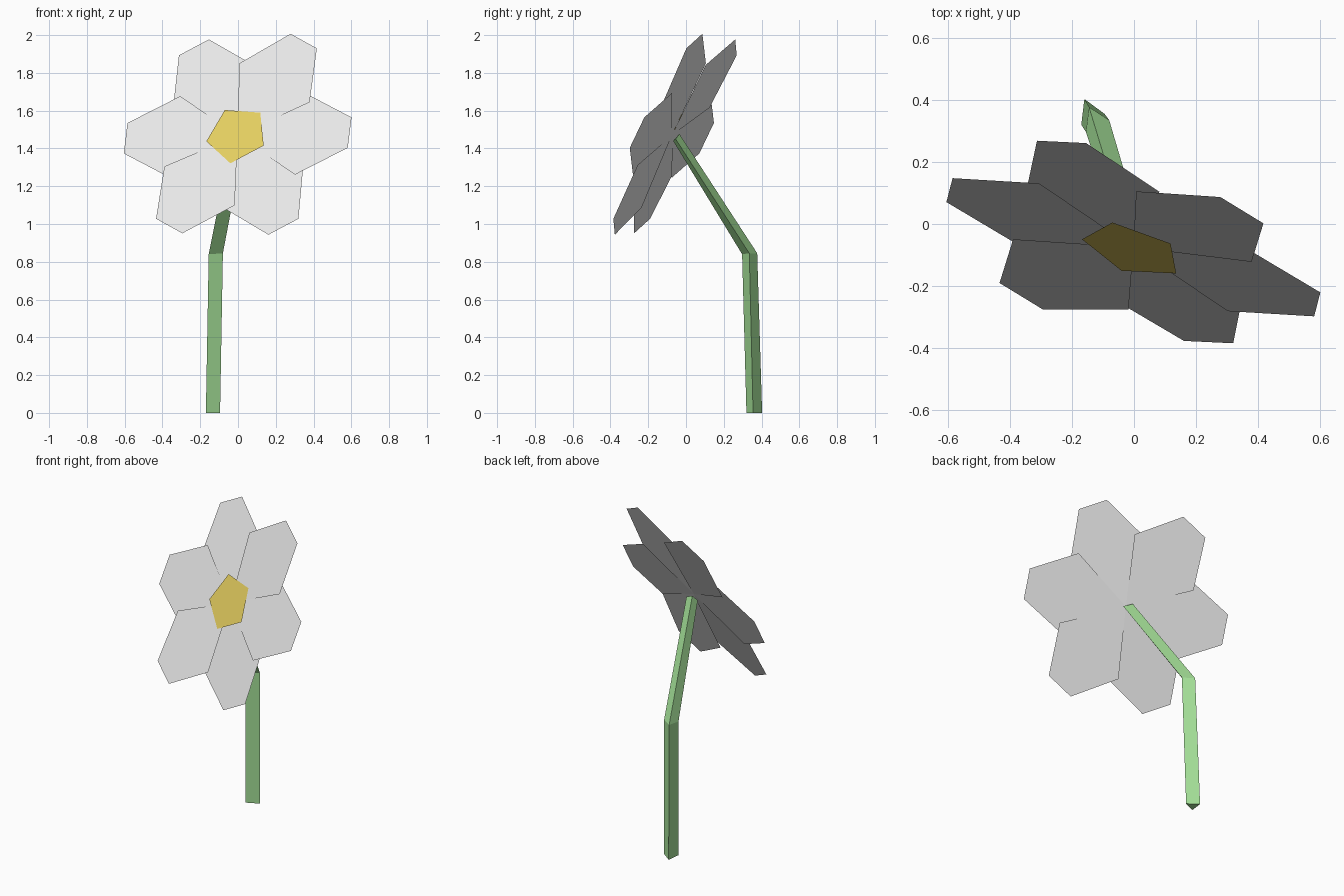
import bpy, math
from mathutils import Vector

if "Cube" in bpy.data.objects:
    bpy.data.objects.remove(bpy.data.objects["Cube"])


def material(name, rgb):
    m = bpy.data.materials.new(name)
    m.diffuse_color = (*rgb, 1)
    m.use_nodes = True
    m.node_tree.nodes["Principled BSDF"].inputs["Base Color"].default_value = m.diffuse_color
    return m


def make(name, verts, faces, mat):
    me = bpy.data.meshes.new(name)
    me.from_pydata([tuple(v) for v in verts], [], faces)
    me.materials.append(mat)
    ob = bpy.data.objects.new(name, me)
    bpy.context.collection.objects.link(ob)
    return ob


white = material("petal white", (0.82, 0.82, 0.82))
yellow = material("centre yellow", (0.77, 0.61, 0.115))
green = material("stem green", (0.37, 0.74, 0.31))

# Tilted frame of the flower head
C = Vector((-0.002, -0.075, 1.469))
N = Vector((-0.276, -0.853, 0.442)).normalized()
R = Vector((0.573, 0.223, 0.788))
R = (R - N * R.dot(N)).normalized()
T = N.cross(R)


def head(r, t, n, ang=0.0):
    c, s = math.cos(ang), math.sin(ang)
    return C + R * (r * c - t * s) + T * (r * s + t * c) + N * n


# Six flat petals, overlapping by small lifts; opposite petals share a lift
outline = [(0, 0), (0.346, -0.241), (0.621, -0.09), (0.621, 0.09), (0.346, 0.241)]
for k in range(6):
    lift = (0.018, -0.016, 0.0)[k % 3]
    pts = [head(r, t, lift * r / 0.5, k * math.pi / 3) for r, t in outline]
    make(f"petal_{k + 1}", pts, [(0, 1, 2, 3, 4)], white)

# Pentagonal flower centre
pts = [head(0.17, 0, 0.010, math.radians(60 + 72 * k)) for k in range(5)]
make("flower_centre", pts, [(0, 1, 2, 3, 4)], yellow)

# Three-sided bent stem: base, knee and neck rings
rings = [
    [(-0.17, 0.32, 0), (-0.095, 0.355, 0), (-0.16, 0.403, 0)],
    [(-0.155, 0.297, 0.84), (-0.08, 0.335, 0.845), (-0.145, 0.377, 0.845)],
    [(-0.035, -0.068, 1.44), (0.035, -0.055, 1.45), (-0.02, -0.035, 1.477)],
]
faces = [(2, 1, 0), (6, 7, 8)]
for i in range(2):
    for j in range(3):
        a, b = i * 3 + j, i * 3 + (j + 1) % 3
        faces.append((a, b, b + 3, a + 3))
make("stem", [v for ring in rings for v in ring], faces, green)
